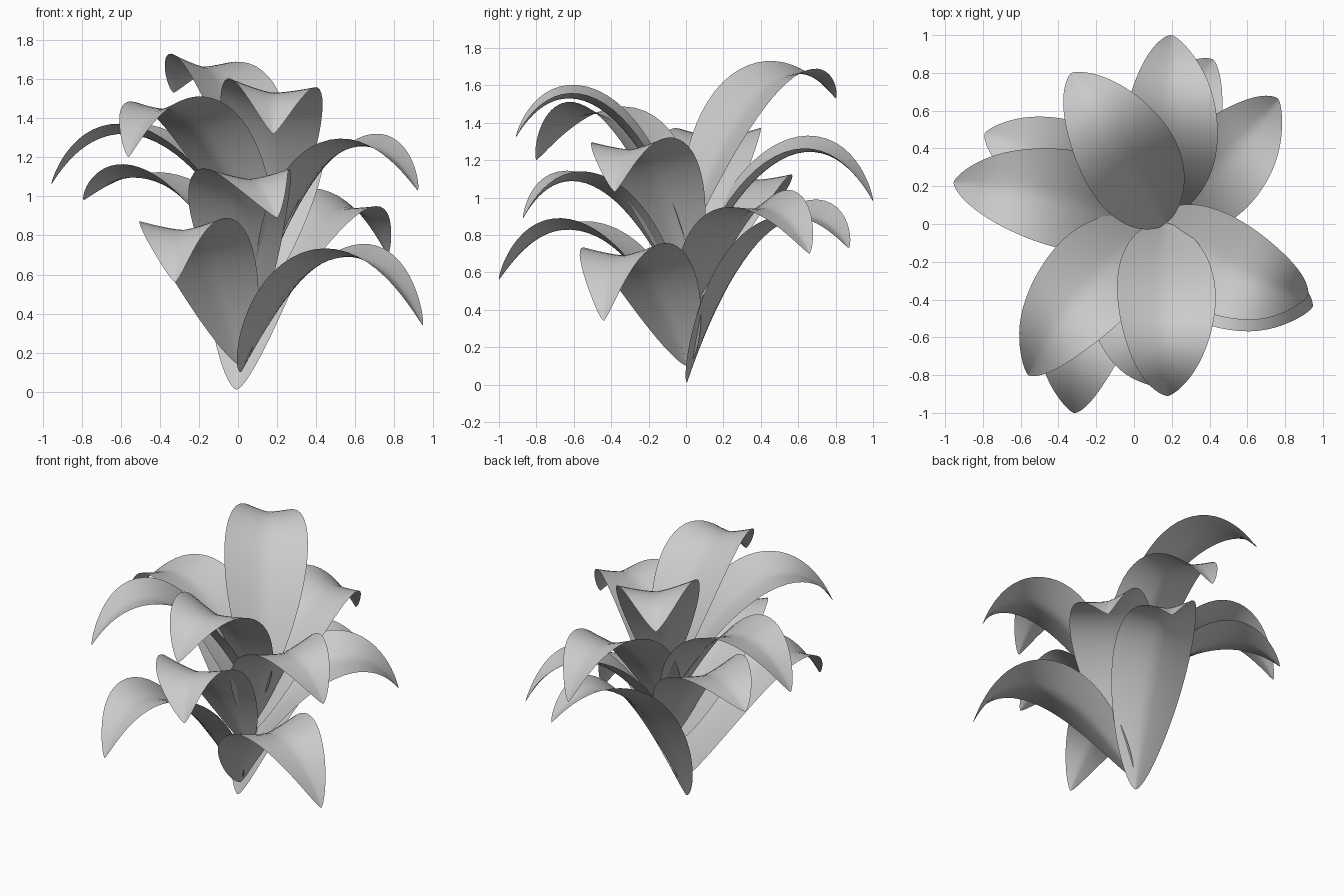
import bpy, bmesh, math
from mathutils import Vector

if "Cube" in bpy.data.objects:
    bpy.data.objects.remove(bpy.data.objects["Cube"])

# base height, tip (x, y, z), crest height, sideways bow, roll of each leaf
LEAVES = [
    (0.01, (0.42, 0.87, 0.73), 0.88, -0.03, 0.2),
    (0.10, (0.945, -0.44, 0.34), 0.69, 0.07, 0.05),
    (0.13, (-0.32, -1.00, 0.56), 0.825, 0.09, 0.04),
    (0.28, (0.765, 0.66, 0.70), 0.94, 0.04, 0.2),
    (0.36, (0.20, -0.87, 0.89), 1.08, 0.12, 0.0),
    (0.40, (-0.79, 0.48, 0.98), 1.08, 0.04, 0.1),
    (0.48, (0.20, 1.00, 0.98), 1.24, 0.03, 0.15),
    (0.53, (0.92, -0.38, 1.03), 1.25, 0.05, 0.06),
    (0.58, (-0.955, 0.22, 1.06), 1.315, 0.03, 0.0),
    (0.65, (-0.56, -0.80, 1.20), 1.44, 0.07, 0.06),
    (0.72, (0.18, -0.91, 1.32), 1.52, 0.0, -0.1),
    (0.78, (-0.33, 0.80, 1.53), 1.64, 0.01, 0.1),
]
ROWS, COLS = 36, 12


def bez(p0, p1, p2, p3, t):
    s = 1 - t
    return s**3 * p0 + 3 * s * s * t * p1 + 3 * s * t * t * p2 + t**3 * p3


def leaf(name, z0, tip, crest, bow, roll):
    # arched midrib, bowed sideways; the stem leans slightly to +x
    base = Vector((-0.01 + 0.23 * z0, 0.005, z0))
    flat = Vector((tip[0] - base.x, tip[1] - base.y, 0))
    length, out = flat.length, flat.normalized()
    side = Vector((-out.y, out.x, 0))
    H, T = crest - z0, tip[2] - z0
    a = 0.97 * H
    b = (H - 0.288 * a - 0.216 * T) / 0.432

    def mid(t):
        return (base + out * bez(0, 0.3 * length, 0.72 * length, length, t)
                - side * bow * math.sin(math.pi * t)
                + Vector((0, 0, bez(0, a, b, T, t))))

    bm = bmesh.new()
    rows = []
    for i in range(ROWS + 1):
        t = 0.5 - 0.5 * math.cos(math.pi * i / ROWS)
        tangent = (mid(min(t + 0.01, 1)) - mid(max(t - 0.01, 0))).normalized()
        normal = tangent.cross(side).normalized()
        across = normal.cross(tangent)
        c, s = math.cos(roll), math.sin(roll)
        across, normal = across * c + normal * s, normal * c - across * s
        w = 0.262 * max(math.sin(math.pi * t**0.85), 0.0001)**0.75
        row = []
        for j in range(COLS + 1):
            u = 2 * j / COLS - 1
            # cupped blade folded along the midrib
            row.append(bm.verts.new(mid(t) + across * u * w
                                    + normal * 0.23 * w * abs(u)**1.3))
        rows.append(row)
    for r, q in zip(rows, rows[1:]):
        for j in range(COLS):
            bm.faces.new((r[j], q[j], q[j + 1], r[j + 1]))
    bmesh.ops.remove_doubles(bm, verts=bm.verts, dist=0.0005)
    for f in bm.faces:
        f.smooth = True
    me = bpy.data.meshes.new(name)
    bm.to_mesh(me)
    bm.free()
    bpy.context.collection.objects.link(bpy.data.objects.new(name, me))


for n, spec in enumerate(LEAVES, 1):
    leaf(f"leaf_{n:02d}", *spec)
